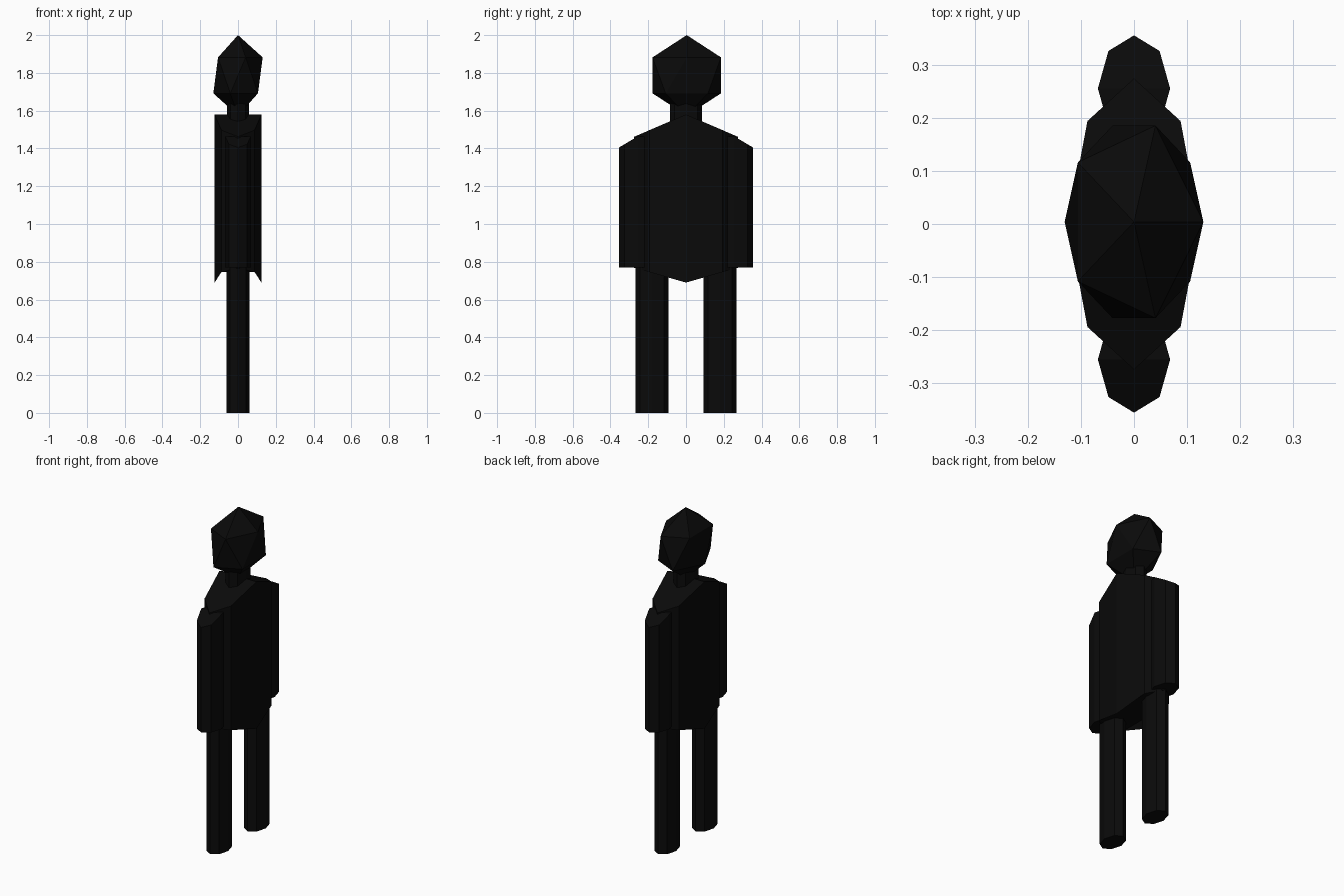
import bpy, bmesh
from math import cos, sin, pi

if "Cube" in bpy.data.objects:
    bpy.data.objects.remove(bpy.data.objects["Cube"])

mat = bpy.data.materials.new("near_black")
mat.diffuse_color = (0.003, 0.003, 0.003, 1)
mat.use_nodes = True
mat.node_tree.nodes["Principled BSDF"].inputs["Base Color"].default_value = mat.diffuse_color


def finish(name, bm):
    bmesh.ops.recalc_face_normals(bm, faces=bm.faces)
    mesh = bpy.data.meshes.new(name)
    bm.to_mesh(mesh)
    bm.free()
    mesh.materials.append(mat)
    bpy.context.collection.objects.link(bpy.data.objects.new(name, mesh))


def prism(name, cy, rx, ry, bottom, top, bottom_caps=None, top_caps=None):
    """Eight-sided oval column; bottom and top give z as a function of y."""
    bm = bmesh.new()
    ring = [(rx * cos(i * pi / 4), cy + ry * sin(i * pi / 4)) for i in range(8)]
    low = [bm.verts.new((x, y, bottom(y))) for x, y in ring]
    high = [bm.verts.new((x, y, top(y))) for x, y in ring]
    for i in range(8):
        j = (i + 1) % 8
        bm.faces.new((low[i], low[j], high[j], high[i]))
    for verts, caps in ((low, bottom_caps), (high, top_caps)):
        for cap in caps or [range(8)]:
            bm.faces.new([verts[k] for k in cap])
    finish(name, bm)


# Head: stretched icosahedron
bm = bmesh.new()
bmesh.ops.create_icosphere(bm, subdivisions=1, radius=1)
bmesh.ops.scale(bm, vec=(0.146, 0.213, 0.213), verts=bm.verts)
bmesh.ops.translate(bm, vec=(0, 0.004, 1.787), verts=bm.verts)
finish("head", bm)

# Neck
prism("neck", 0, 0.057, 0.086, lambda y: 1.5, lambda y: 1.65)

# Torso: ridged shoulders, hem dipping to a point on the two broad sides
prism("torso", 0, 0.124, 0.274,
      lambda y: 0.69 + 0.285 * abs(y), lambda y: 1.58 - 0.43 * abs(y),
      bottom_caps=[(7, 0, 1), (3, 4, 5), (1, 2, 3), (5, 6, 7), (1, 3, 5, 7)],
      top_caps=[(0, 1, 2, 3, 4), (4, 5, 6, 7, 0)])

# Arms and legs, mirrored across y; arm tops slope outwards
for side, s in (("left", 1), ("right", -1)):
    prism(side + "_arm", s * 0.255, 0.068, 0.1, lambda y: 0.77,
          lambda y: 1.464 - 0.59 * max(0, abs(y) - 0.255),
          top_caps=[(0, 1, 2, 3, 4), (4, 5, 6, 7, 0)])
    prism(side + "_leg", s * 0.18, 0.06, 0.088, lambda y: 0, lambda y: 0.82)
